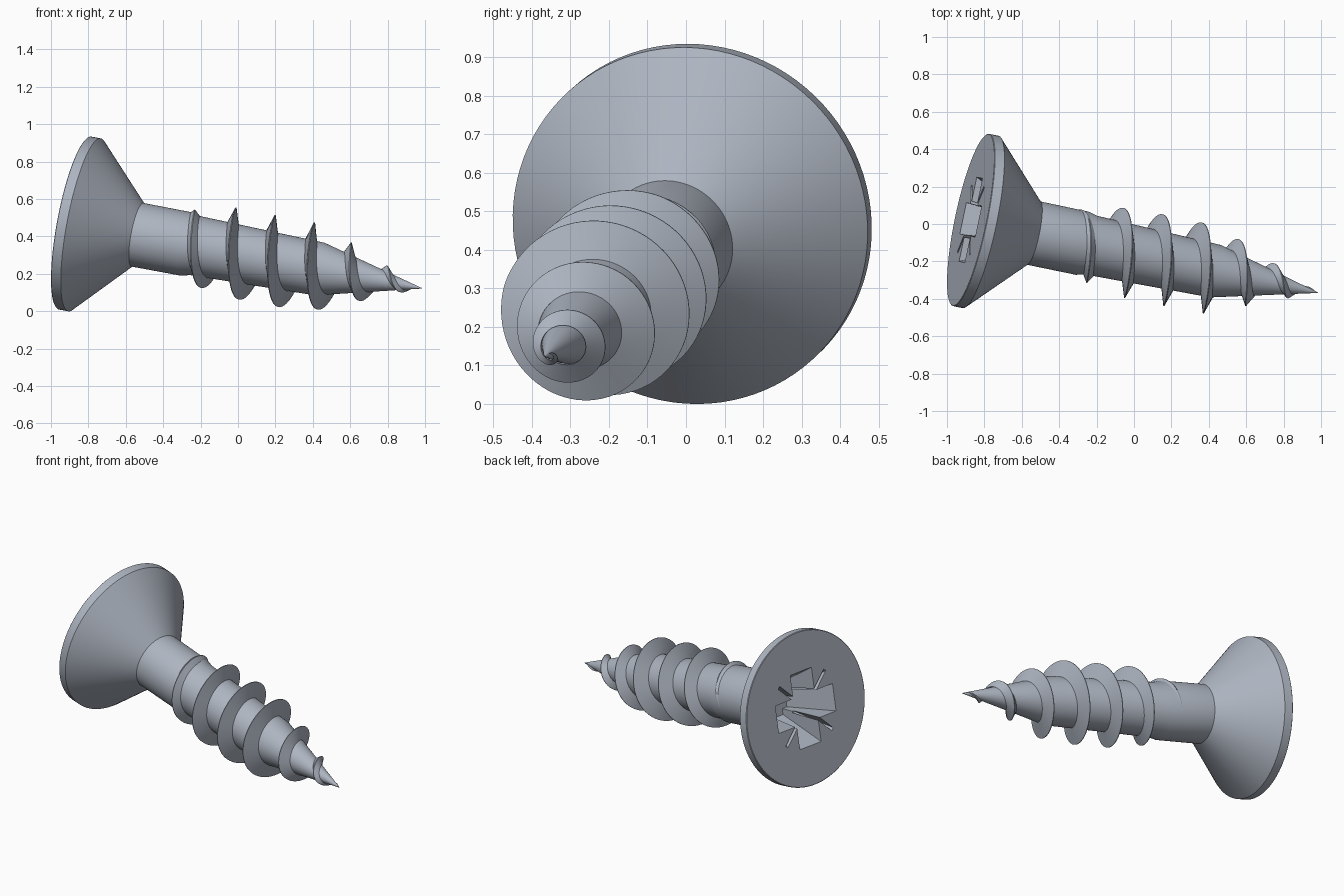
import bpy, bmesh, math
from mathutils import Vector, Matrix

cube = bpy.data.objects.get("Cube")
if cube:
    bpy.data.objects.remove(cube)

steel = bpy.data.materials.new("blue_grey_steel")
steel.use_nodes = True
COLOUR = (0.42, 0.46, 0.53, 1)
steel.diffuse_color = COLOUR
steel.node_tree.nodes["Principled BSDF"].inputs["Base Color"].default_value = COLOUR

# Local frame: z runs from the head face to the tip, x points upward
axis = Vector((1.86, -0.39, -0.35)).normalized()
up = (Vector((0, 0, 1)) - axis * axis.z).normalized()
frame = Matrix((up, axis.cross(up), axis)).transposed().to_4x4()
frame.translation = (-0.873, 0.022, 0.472)

LENGTH, PITCH, STEPS = 1.93, 0.218, 72


def finish(name, bm):
    bmesh.ops.recalc_face_normals(bm, faces=bm.faces)
    mesh = bpy.data.meshes.new(name)
    bm.to_mesh(mesh)
    bm.free()
    mesh.materials.append(steel)
    ob = bpy.data.objects.new(name, mesh)
    bpy.context.collection.objects.link(ob)
    ob.matrix_world = frame
    return ob


def loft(name, rings):
    """Skin a list of point rings and cap both ends."""
    bm = bmesh.new()
    rings = [[bm.verts.new(p) for p in ring] for ring in rings]
    n = len(rings[0])
    for a, b in zip(rings, rings[1:]):
        for i in range(n):
            j = (i + 1) % n
            bm.faces.new((a[i], a[j], b[j], b[i]))
    bm.faces.new(rings[0])
    bm.faces.new(rings[-1])
    return finish(name, bm)


def lathe(name, profile):
    angles = [math.tau * i / 96 for i in range(96)]
    return loft(name, [[(r * math.cos(a), r * math.sin(a), s) for a in angles]
                       for s, r in profile])


def activate(ob):
    bpy.ops.object.select_all(action='DESELECT')
    ob.select_set(True)
    bpy.context.view_layer.objects.active = ob


def smooth(ob):
    activate(ob)
    bpy.ops.object.shade_smooth_by_angle(angle=math.radians(30))


# Countersunk head and tapering shank
head = lathe("head", [(0, 0.467), (0.003, 0.4705), (0.055, 0.4705), (0.349, 0.173)])
core = [(0.349, 0.173), (0.62, 0.172), (0.67, 0.16), (1.36, 0.143), (LENGTH, 0.001)]
shank = lathe("shank", core)


# Cross recess: two tapered wide slots and two thin diagonal ones
def cut_slot(angle, half_length, half_width, depth):
    rings = []
    for s, k, w in ((-0.05, 1.04, 1.0), (0, 1, 1.0), (depth, 0.42, 0.7)):
        x, y = half_length * k, half_width * w
        rings.append([Matrix.Rotation(angle, 3, 'Z') @ Vector(p) for p in
                      ((x, y, s), (-x, y, s), (-x, -y, s), (x, -y, s))])
    cutter = loft("recess_cutter", rings)
    cutter.hide_render = True
    mod = head.modifiers.new("recess", 'BOOLEAN')
    mod.operation, mod.solver, mod.object = 'DIFFERENCE', 'EXACT', cutter
    activate(head)
    bpy.ops.object.modifier_apply(modifier=mod.name)
    bpy.data.objects.remove(cutter)


for k in range(2):
    cut_slot(k * math.pi / 2, 0.23, 0.085, 0.28)
    cut_slot((k + 0.5) * math.pi / 2, 0.26, 0.01, 0.2)


# Helical thread, swelling from the shank and fading to the tip
def core_radius(s):
    for (s0, r0), (s1, r1) in zip(core, core[1:]):
        if s <= s1:
            return r0 + (r1 - r0) * (s - s0) / (s1 - s0)
    return 0


START, END = 0.55, 1.9
count = int((END - START) / PITCH * STEPS)
rings = []
for i in range(count + 1):
    s = START + (END - START) * i / count
    a = math.tau * (s - 0.633) / PITCH
    crest = min(0.24, 0.168 + 0.25 * (s - START), 0.4 * (LENGTH - s))
    half = min(0.036, 0.13 * (1.97 - s))
    base = core_radius(s) * 0.92
    rings.append([(r * math.cos(a), r * math.sin(a), s + ds) for r, ds in
                  ((base, -half), (crest, -0.002), (crest, 0.002), (base, half))])
thread = loft("thread", rings)

for part in (head, shank, thread):
    smooth(part)
